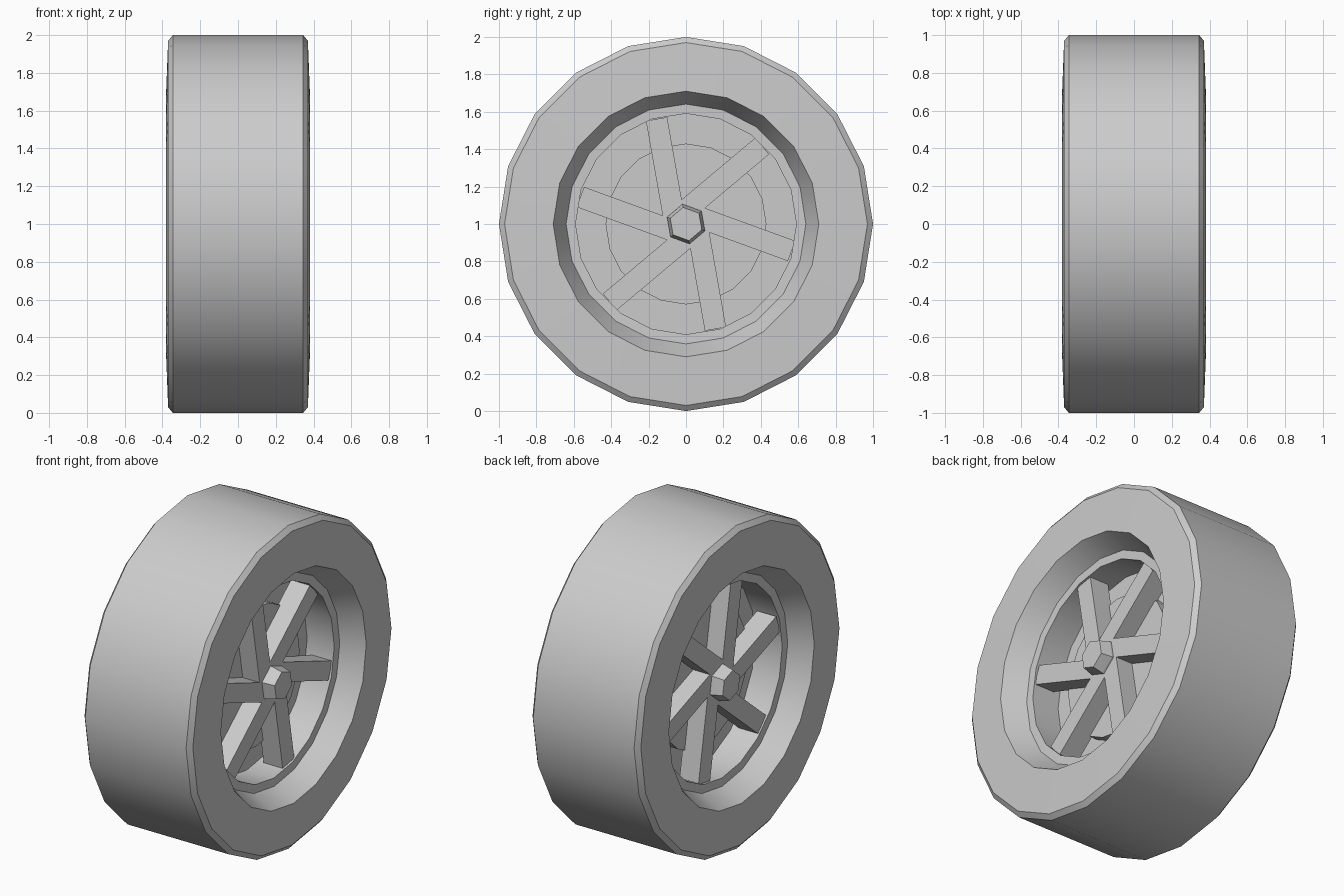
import bpy, bmesh
from math import sin, cos, radians, tau

if "Cube" in bpy.data.objects:
    bpy.data.objects.remove(bpy.data.objects["Cube"])

CENTRE_Z = 1.0


def finish(bm, name, smooth=False):
    bmesh.ops.remove_doubles(bm, verts=bm.verts, dist=1e-5)
    bmesh.ops.recalc_face_normals(bm, faces=bm.faces)
    mesh = bpy.data.meshes.new(name)
    bm.to_mesh(mesh)
    bm.free()
    obj = bpy.data.objects.new(name, mesh)
    obj.location.z = CENTRE_Z
    bpy.context.collection.objects.link(obj)
    if smooth:
        bpy.ops.object.select_all(action='DESELECT')
        obj.select_set(True)
        bpy.context.view_layer.objects.active = obj
        bpy.ops.object.shade_smooth_by_angle(angle=radians(25))
    return obj


def lathe(name, profile, sides=20, start=0.0, closed=False, caps=False, smooth=True):
    """Revolve (x, radius) points around the x axis."""
    bm = bmesh.new()
    rings = []
    for x, r in profile:
        angles = [start + tau * i / sides for i in range(sides)]
        rings.append([bm.verts.new((x, r * cos(a), r * sin(a))) for a in angles])
    pairs = list(zip(rings, rings[1:]))
    if closed:
        pairs.append((rings[-1], rings[0]))
    for a, b in pairs:
        for i in range(sides):
            j = (i + 1) % sides
            bm.faces.new((a[i], a[j], b[j], b[i]))
    if caps:
        bm.faces.new(rings[0])
        bm.faces.new(rings[-1])
    return finish(bm, name, smooth)


def both_sides(half):
    """Complete a profile by mirroring it in x."""
    return half + [(-x, r) for x, r in reversed(half)]


# Tyre with chamfered shoulders and a tapered inner wall
lathe("tyre", both_sides([(0.245, 0.64), (0.38, 0.71), (0.37, 0.97), (0.345, 1.0)]),
      closed=True)

# Rim barrel with flat lips
lathe("rim", both_sides([(0.247, 0.642), (0.245, 0.59)]), closed=True)

# Central plate and smaller raised disc
lathe("back_plate", both_sides([(0.06, 0.59)]), caps=True)
lathe("brake_disc", both_sides([(0.12, 0.43)]), caps=True)

# Hexagonal hub, tapered on each side
lathe("hub", both_sides([(0.31, 0.09), (0.245, 0.108), (0.10, 0.108)]),
      sides=6, start=radians(40), caps=True, smooth=False)

# Six offset spokes on each side: one edge of each points at the axle
for side, label in ((1, "right"), (-1, "left")):
    for k in range(6):
        a = radians(40 + 60 * k)
        bm = bmesh.new()
        bmesh.ops.create_cube(bm, size=1)
        for v in bm.verts:
            x = 0.17 + 0.13 * v.co.x
            along = 0.305 + 0.55 * v.co.y
            across = 0.0575 + 0.115 * v.co.z
            v.co = (side * x,
                    along * cos(a) - across * sin(a),
                    along * sin(a) + across * cos(a))
        finish(bm, f"{label}_spoke_{k + 1}")
